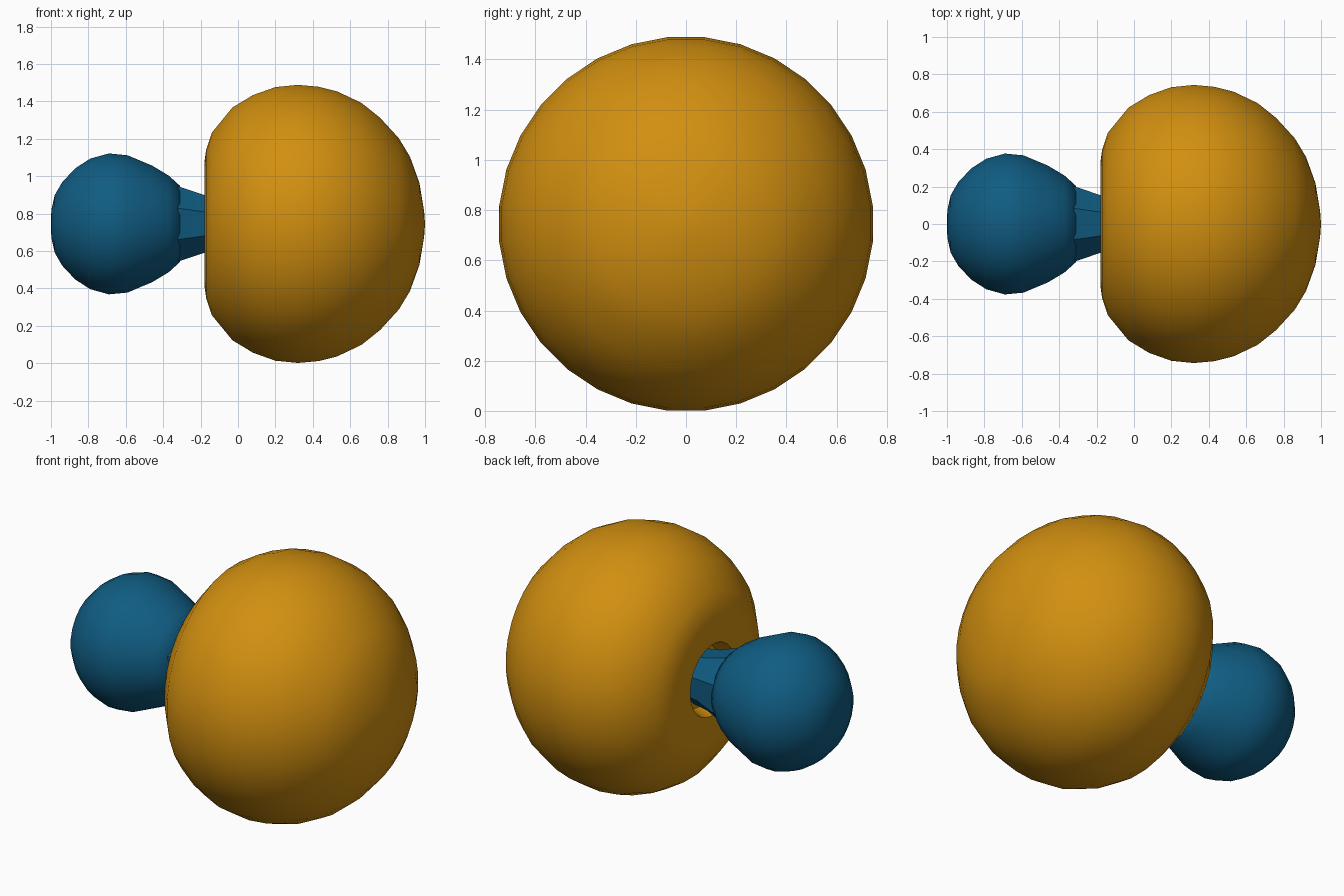
import bpy, bmesh
from math import pi, cos, sin, radians

if "Cube" in bpy.data.objects:
    bpy.data.objects.remove(bpy.data.objects["Cube"])

AXIS_Z = 0.745


def material(name, color):
    m = bpy.data.materials.new(name)
    m.use_nodes = True
    m.diffuse_color = (*color, 1)
    bsdf = next(n for n in m.node_tree.nodes if n.type == 'BSDF_PRINCIPLED')
    bsdf.inputs["Base Color"].default_value = (*color, 1)
    return m


def lathe(name, profile, sides, mat, sharp=35):
    """Revolve (x, radius) points about the horizontal x axis."""
    bm = bmesh.new()
    rings = []
    for x, r in profile:
        if r == 0:
            rings.append([bm.verts.new((x, 0, AXIS_Z))] * sides)
            continue
        angles = [2 * pi * (i + 0.5) / sides for i in range(sides)]
        rings.append([bm.verts.new((x, r * cos(a), AXIS_Z + r * sin(a)))
                      for a in angles])
    for a, b in zip(rings, rings[1:]):
        for i in range(sides):
            j = (i + 1) % sides
            bm.faces.new(list(dict.fromkeys((a[i], a[j], b[j], b[i]))))
    bmesh.ops.recalc_face_normals(bm, faces=bm.faces)
    mesh = bpy.data.meshes.new(name)
    bm.to_mesh(mesh)
    bm.free()
    mesh.materials.append(mat)
    obj = bpy.data.objects.new(name, mesh)
    bpy.context.collection.objects.link(obj)
    bpy.ops.object.select_all(action='DESELECT')
    obj.select_set(True)
    bpy.context.view_layer.objects.active = obj
    bpy.ops.object.shade_smooth_by_angle(angle=radians(sharp))
    return obj


orange = material("amber orange", (0.64, 0.275, 0.005))
blue = material("deep blue", (0.005, 0.107, 0.223))

# Large domed head with a flat back and a socket for the neck
lathe("knob_head", [
    (-0.08, 0), (-0.09, 0.18), (-0.175, 0.21), (-0.18, 0.33), (-0.17, 0.4),
    (-0.14, 0.49), (-0.03, 0.625), (0.08, 0.692), (0.2, 0.735),
    (0.32, 0.747), (0.43, 0.737), (0.53, 0.712), (0.66, 0.65),
    (0.76, 0.57), (0.86, 0.46), (0.92, 0.36), (0.97, 0.22),
    (0.995, 0.07), (1, 0)], 32, orange, 50)

# Small rounded end that tapers towards the neck
lathe("small_bulb", [
    (-1, 0), (-0.998, 0.075), (-0.98, 0.155), (-0.94, 0.225),
    (-0.87, 0.3), (-0.79, 0.352), (-0.69, 0.38), (-0.59, 0.37),
    (-0.52, 0.34), (-0.46, 0.315), (-0.37, 0.26), (-0.31, 0.205),
    (-0.3, 0)], 24, blue, 50)

# Faceted eight-sided neck joining the two
lathe("neck", [(-0.33, 0), (-0.32, 0.218), (-0.18, 0.167),
               (-0.07, 0.15), (-0.07, 0)], 8, blue, 30)
